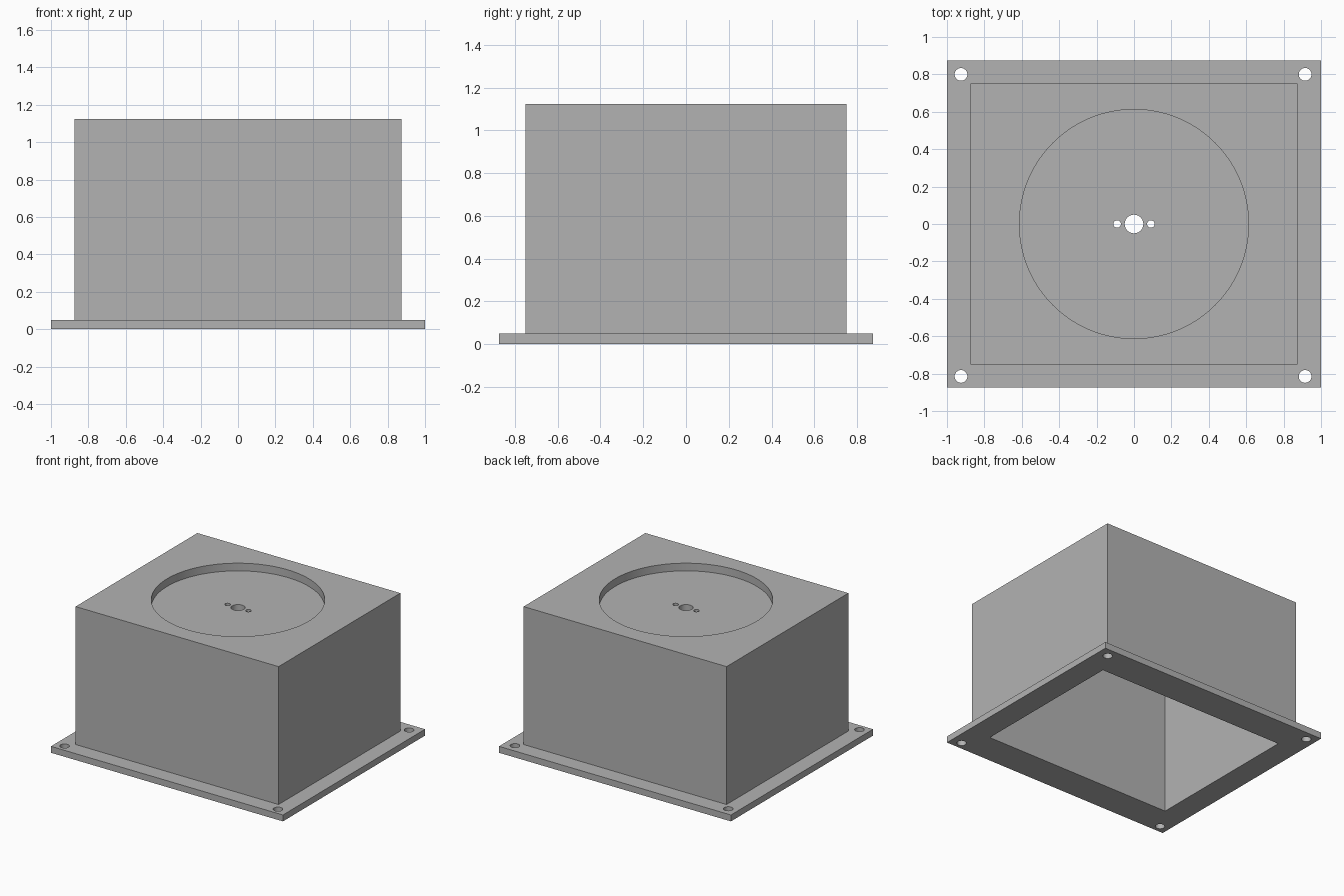
import bpy
import bmesh
from mathutils import Matrix, Vector

cube = bpy.data.objects.get("Cube")
if cube:
    bpy.data.objects.remove(cube, do_unlink=True)

# Main dimensions
FLANGE_TOP, TOP = 0.05, 1.125
RECESS_FLOOR, CEILING = 1.065, 1.0

grey = bpy.data.materials.new("light grey")
grey.use_nodes = True
COLOUR = (0.45, 0.45, 0.45, 1)
grey.diffuse_color = COLOUR
grey.node_tree.nodes["Principled BSDF"].inputs["Base Color"].default_value = COLOUR


def add_object(name, bm):
    mesh = bpy.data.meshes.new(name)
    bm.to_mesh(mesh)
    bm.free()
    mesh.materials.append(grey)
    obj = bpy.data.objects.new(name, mesh)
    bpy.context.collection.objects.link(obj)
    return obj


def box(name, half_x, half_y, z0, z1):
    bm = bmesh.new()
    place = Matrix.Translation((0, 0, (z0 + z1) / 2))
    place @= Matrix.Diagonal((2 * half_x, 2 * half_y, z1 - z0, 1))
    bmesh.ops.create_cube(bm, size=1, matrix=place)
    return add_object(name, bm)


def cylinder(name, x, y, radius, z0, z1, sides=32):
    bm = bmesh.new()
    bmesh.ops.create_cone(bm, cap_ends=True, segments=sides, radius1=radius,
                          radius2=radius, depth=z1 - z0,
                          matrix=Matrix.Translation((x, y, (z0 + z1) / 2)))
    return add_object(name, bm)


def combine(target, tool, operation):
    """Apply a boolean to the target and discard the tool."""
    tool.hide_render = True
    mod = target.modifiers.new(operation.title(), "BOOLEAN")
    mod.operation, mod.solver, mod.object = operation, "EXACT", tool
    bpy.ops.object.select_all(action="DESELECT")
    bpy.context.view_layer.objects.active = target
    target.select_set(True)
    bpy.ops.object.modifier_apply(modifier=mod.name)
    bpy.data.objects.remove(tool, do_unlink=True)


# Mounting flange with the housing standing on it
enclosure = box("flanged_enclosure", 1, 0.875, 0, FLANGE_TOP)
combine(enclosure, box("housing", 0.875, 0.75, FLANGE_TOP / 2, TOP), "UNION")

# Open underside and round recess in the top
combine(enclosure, box("cavity", 0.8125, 0.625, -0.1, CEILING), "DIFFERENCE")
combine(enclosure, cylinder("recess", 0, 0, 0.6125, RECESS_FLOOR, TOP + 0.1, 128),
        "DIFFERENCE")

# Shaft hole with a small screw hole on each side
for x, radius in ((0, 0.05), (-0.09, 0.02), (0.09, 0.02)):
    combine(enclosure, cylinder("top_hole", x, 0, radius, CEILING - 0.1, TOP + 0.1),
            "DIFFERENCE")

# Mounting holes in the flange corners, slightly off centre
for x in (-0.925, 0.915):
    for y in (-0.815, 0.8):
        combine(enclosure, cylinder("mounting_hole", x, y, 0.034, -0.1, FLANGE_TOP + 0.1),
                "DIFFERENCE")

bpy.ops.object.shade_smooth_by_angle()
